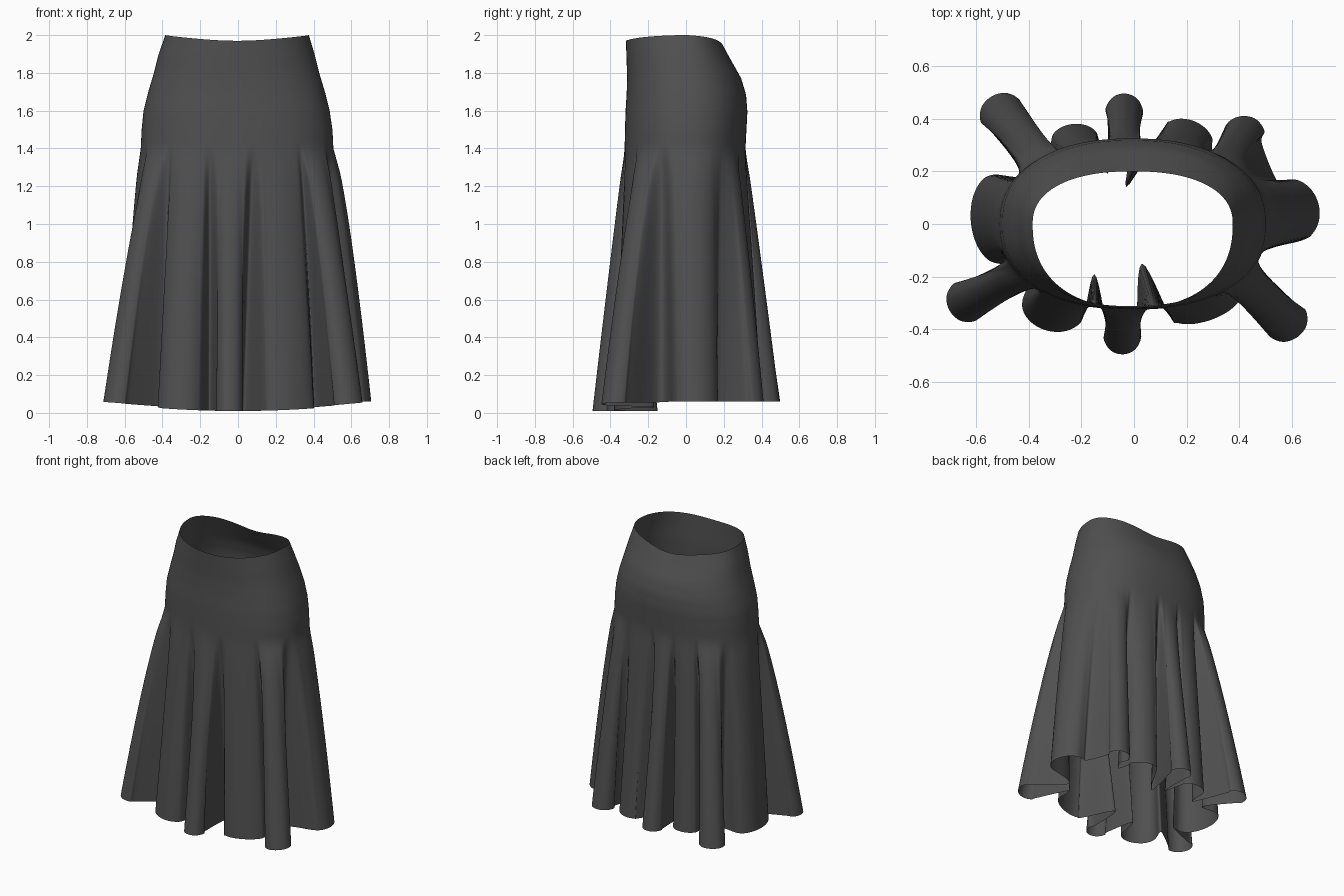
import bpy, math
from mathutils import Vector

if "Cube" in bpy.data.objects:
    bpy.data.objects.remove(bpy.data.objects["Cube"])

# Hem folds, counter-clockwise from the front centre:
# outer tip x, y, half width, rounding depth, then the inner valley x, y that follows
FOLDS = [
    (-0.04, -0.495, .072, .07, 0.03, -0.15),
    (0.29, -0.365, .14, .06, 0.41, -0.17),
    (0.62, -0.43, .085, .07, 0.44, -0.13),
    (0.70, 0.08, .12, .10, 0.54, 0.17),
    (0.41, 0.41, .08, .07, 0.32, 0.22),
    (0.23, 0.39, .10, .07, -0.03, 0.14),
    (-0.03, 0.495, .072, .07, -0.10, 0.19),
    (-0.23, 0.38, .09, .06, -0.33, 0.20),
    (-0.54, 0.485, .085, .07, -0.42, 0.19),
    (-0.62, 0.01, .17, .10, -0.45, -0.14),
    (-0.70, -0.33, .082, .07, -0.40, -0.20),
    (-0.33, -0.405, .12, .09, -0.15, -0.19),
]
# Fitted upper part: height, left x, right x, front y, back y
BODY = [
    (2.0, -.385, .375, -.318, .20),
    (1.9, -.420, .405, -.315, .245),
    (1.8, -.445, .430, -.312, .292),
    (1.7, -.475, .460, -.314, .318),
    (1.6, -.500, .485, -.320, .325),
    (1.5, -.510, .500, -.323, .320),
    (1.4, -.515, .505, -.325, .315),
]
SUB, UPPER, LOWER, HIP = 6, 18, 30, 1.4


def hem_curve():
    """Round each fold tip, join tips through the valleys with a smooth spline."""
    pts = []
    for i, (tx, ty, w, d, vx, vy) in enumerate(FOLDS):
        tip, nxt, prv = Vector((tx, ty)), Vector((vx, vy)), Vector(FOLDS[i - 1][4:])
        out = (tip - (nxt + prv) / 2).normalized()
        side = Vector((-out.y, out.x))
        # narrow folds pinch in behind the tip
        sweep = (-125, -85, -40, 0, 40, 85, 125) if w < .087 else (-90, -60, -30, 0, 30, 60, 90)
        for a in sweep:
            a = math.radians(a)
            pts.append(tip + out * d * (math.cos(a) - 1) + side * w * math.sin(a))
        pts.append(nxt)
    n, res = len(pts), []
    for i in range(n):
        a, b, c, d = (pts[(i + k) % n] for k in (-1, 0, 1, 2))
        for s in range(SUB):
            t = s / SUB
            res.append(0.5 * (2 * b + (c - a) * t + (2 * a - 5 * b + 4 * c - d) * t * t
                              + (3 * b - a - 3 * c + d) * t ** 3))
    return res


def fold_free_angles(curve):
    """Angle of each hem point with the folds averaged out."""
    n = len(curve)
    ang = [math.atan2(curve[0].y, curve[0].x)]
    for i in range(1, n):
        a = math.atan2(curve[i].y, curve[i].x)
        while a - ang[-1] > math.pi:
            a -= 2 * math.pi
        while a - ang[-1] < -math.pi:
            a += 2 * math.pi
        ang.append(a)
    dev = [a - 2 * math.pi * i / n for i, a in enumerate(ang)]
    h = 4 * SUB
    for _ in range(2):
        dev = [sum(dev[(i + k) % n] for k in range(-h, h + 1)) / (2 * h + 1) for i in range(n)]
    return [d + 2 * math.pi * i / n for i, d in enumerate(dev)]


def body_point(z, ang):
    """Point on the rounded-oval body section at height z."""
    z = max(z, BODY[-1][0])
    for lo, hi in zip(BODY[1:], BODY):
        if z >= lo[0]:
            f = (z - lo[0]) / (hi[0] - lo[0])
            xl, xr, yf, yb = (l + (h - l) * f for l, h in zip(lo[1:], hi[1:]))
            break
    c, s = math.cos(ang), math.sin(ang)
    a, b = (xr - xl) / 2, (yb if s > 0 else -yf)
    r = (abs(c / a) ** 2.3 + abs(s / b) ** 2.3) ** (-1 / 2.3)
    return Vector(((xl + xr) / 2 + r * c, r * s))


hem = hem_curve()
angles = fold_free_angles(hem)
n = len(hem)
verts, faces = [], []

# Upper part, with the waist edge dipping at front and back
for j in range(UPPER):
    t = j / UPPER
    z = 2 - (2 - HIP) * t
    for a in angles:
        p = body_point(z, a)
        s = math.sin(a)
        dip = (.065 * s ** 1.5 if s > 0 else .03 * s * s) * (1 - t) ** 2
        verts.append((p.x, p.y, z - dip))

# Flared part, opening from the hips into the folds
for j in range(LOWER + 1):
    t = j / LOWER
    ease = 1 - (1 - min(1, t / .12)) ** 2 * .5
    for q, a in zip(hem, angles):
        w = t ** (.95 - .22 * math.cos(a) ** 2) * ease
        p = body_point(HIP, a).lerp(q, w)
        front = min(1, max(0, (-math.sin(a) - .2) / .5)) * (1 - (q.x / .75) ** 2)
        low = .06 - .05 * front
        verts.append((p.x, p.y, HIP + (low - HIP) * t))

for j in range(UPPER + LOWER):
    for i in range(n):
        k = (i + 1) % n
        faces.append((j * n + i, (j + 1) * n + i, (j + 1) * n + k, j * n + k))

mesh = bpy.data.meshes.new("skirt")
mesh.from_pydata(verts, [], faces)
mat = bpy.data.materials.new("charcoal cloth")
mat.diffuse_color = (0.08, 0.08, 0.08, 1)
mat.use_nodes = True
mat.node_tree.nodes["Principled BSDF"].inputs["Base Color"].default_value = mat.diffuse_color
mesh.materials.append(mat)
skirt = bpy.data.objects.new("skirt", mesh)
bpy.context.collection.objects.link(skirt)
for f in mesh.polygons:
    f.use_smooth = True
